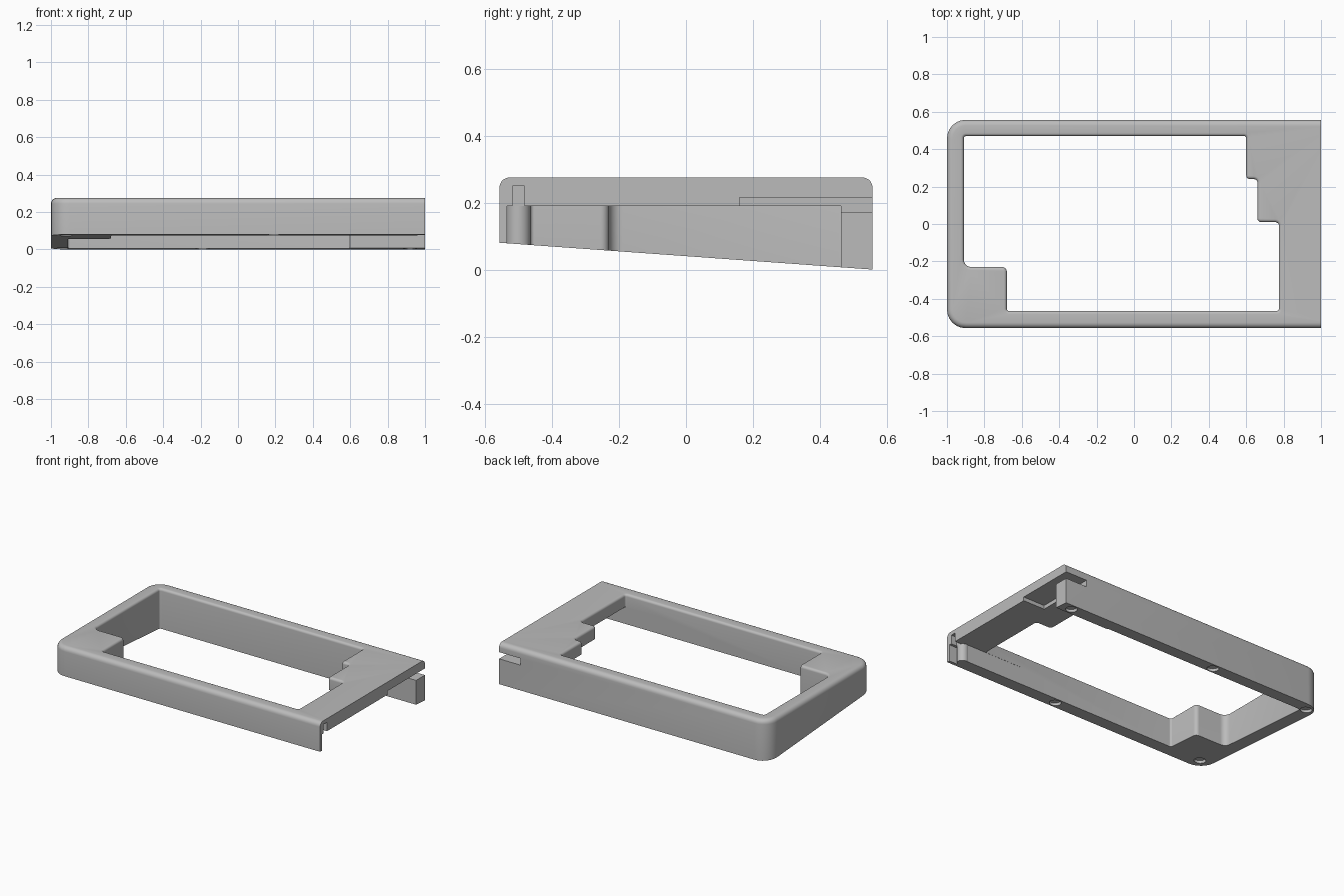
import bpy, bmesh, math
from mathutils import Vector

cube = bpy.data.objects.get("Cube")
if cube:
    bpy.data.objects.remove(cube, do_unlink=True)

TOP, PLATE = 0.275, 0.19

grey = bpy.data.materials.new("plain_grey")
grey.use_nodes = True
grey.diffuse_color = (0.5, 0.5, 0.5, 1)
grey.node_tree.nodes["Principled BSDF"].inputs["Base Color"].default_value = (0.5, 0.5, 0.5, 1)


def floor_z(y):
    # sloping underside
    return 0.08 - (y + 0.557) * 0.08 / 1.114


def rounded(corners, steps=6):
    # (x, y, radius) corners to a rounded outline
    out = []
    for i, (x, y, r) in enumerate(corners):
        p = Vector((x, y))
        a = (Vector(corners[i - 1][:2]) - p).normalized()
        b = (Vector(corners[(i + 1) % len(corners)][:2]) - p).normalized()
        if r == 0:
            out.append(p)
            continue
        c = p + (a + b) * r
        for k in range(steps + 1):
            t = k / steps * math.pi / 2
            out.append(c - b * r * math.cos(t) - a * r * math.sin(t))
    return out


def offset(loop, d):
    # mitred shift to the left of travel
    out = []
    for i, p in enumerate(loop):
        a = (p - loop[i - 1]).normalized()
        b = (loop[(i + 1) % len(loop)] - p).normalized()
        na, nb = Vector((-a.y, a.x)), Vector((-b.y, b.x))
        out.append(p + (na + nb) * d / (1 + na.dot(nb)))
    return out


def add_wall(bm, loop, r, steps=5):
    # vertical wall with a rounded top edge; returns bottom and top edges
    levels = [[bm.verts.new((p.x, p.y, floor_z(p.y))) for p in loop]]
    for k in range(steps + 1):
        t = k / steps * math.pi / 2
        z = TOP - r + r * math.sin(t)
        levels.append([bm.verts.new((p.x, p.y, z)) for p in offset(loop, r * (1 - math.cos(t)))])
    n = len(loop)
    for lo, hi in zip(levels, levels[1:]):
        for i in range(n):
            j = (i + 1) % n
            bm.faces.new((lo[i], lo[j], hi[j], hi[i]))
    return [[bm.edges.get((l[i], l[(i + 1) % n])) for i in range(n)] for l in (levels[0], levels[-1])]


def make_object(name, bm):
    mesh = bpy.data.meshes.new(name)
    bmesh.ops.recalc_face_normals(bm, faces=bm.faces[:])
    bm.to_mesh(mesh)
    bm.free()
    mesh.materials.append(grey)
    ob = bpy.data.objects.new(name, mesh)
    bpy.context.collection.objects.link(ob)
    return ob


def box(x0, x1, y0, y1, z0, z1):
    bm = bmesh.new()
    bmesh.ops.create_cube(bm, size=1)
    for v in bm.verts:
        v.co = ((x0 + x1) / 2 + v.co.x * (x1 - x0), (y0 + y1) / 2 + v.co.y * (y1 - y0),
                (z0 + z1) / 2 + v.co.z * (z1 - z0))
    return make_object("cutter", bm)


def cylinder(centre, r, depth, axis="Z"):
    bm = bmesh.new()
    bmesh.ops.create_cone(bm, cap_ends=True, segments=24, radius1=r, radius2=r, depth=depth)
    for v in bm.verts:
        x, y, z = v.co
        v.co = Vector((z, x, y) if axis == "X" else (x, y, z)) + Vector(centre)
    return make_object("cutter", bm)


def cut(target, cutter):
    mod = target.modifiers.new("cut", "BOOLEAN")
    mod.operation, mod.solver, mod.object = "DIFFERENCE", "EXACT", cutter
    bpy.context.view_layer.objects.active = target
    bpy.ops.object.modifier_apply(modifier=mod.name)
    bpy.data.objects.remove(cutter, do_unlink=True)


# frame: outer outline counter-clockwise, opening clockwise
outer = rounded([(-1, -0.557, 0.1), (1.1, -0.557, 0), (1.1, 0.557, 0), (-1, 0.557, 0.1)])
opening = rounded([(-0.91, 0.47, 0.012), (0.6, 0.47, 0.012), (0.6, 0.24, 0.02), (0.66, 0.24, 0.02),
                   (0.66, 0.01, 0.02), (0.775, 0.01, 0.02), (0.775, -0.465, 0.012),
                   (-0.68, -0.465, 0.012), (-0.68, -0.23, 0.025), (-0.91, -0.23, 0.04)])
bm = bmesh.new()
outer_low, outer_top = add_wall(bm, outer, 0.03)
inner_low, inner_top = add_wall(bm, opening, 0.016)
bmesh.ops.triangle_fill(bm, edges=outer_top + inner_top, use_beauty=True, normal=(0, 0, 1))
bmesh.ops.triangle_fill(bm, edges=outer_low + inner_low, use_beauty=True, normal=(0, 0, -1))
frame = make_object("case_frame", bm)

# open end: trim, hollow under the plate, front recess
cut(frame, box(1, 1.3, -1, 1, -1, 1))
cut(frame, box(0.5, 1.2, -0.466, 0.463, -0.2, PLATE))
cut(frame, box(0.92, 1.2, -0.535, -0.4, -0.2, PLATE))
cut(frame, box(0.96, 1.2, -0.518, -0.482, 0.15, 0.25))

# cable slot at the back and channel under the plate
cut(frame, box(0.84, 1.2, 0.44, 0.7, 0.17, 0.215))
cut(frame, box(0.84, 1.2, 0.16, 0.5, 0.18, 0.215))

# peg holes along the open end
for i in range(8):
    cut(frame, cylinder((1, -0.412 + i * 0.121, 0.245), 0.019, 0.12, "X"))
for z in (0.068, 0.12):
    cut(frame, cylinder((1, 0.513, z), 0.019, 0.12, "X"))

# foot recesses in the underside
for x, y in ((0.92, 0.51), (-0.19, 0.512), (-0.94, 0.49), (-0.92, -0.48), (0.19, -0.511)):
    cut(frame, cylinder((x, y, floor_z(y)), 0.036, 0.04))

# rounded front wall end
bm = bmesh.new()
bmesh.ops.create_cone(bm, cap_ends=True, segments=32, radius1=0.036, radius2=0.036, depth=1)
for v in bm.verts:
    x, y = v.co.x + 0.925, v.co.y - 0.5
    v.co = (x, y, PLATE if v.co.z > 0 else floor_z(y))
post = make_object("front_wall_post", bm)

for ob in (frame, post):
    bpy.ops.object.select_all(action="DESELECT")
    ob.select_set(True)
    bpy.context.view_layer.objects.active = ob
    bpy.ops.object.shade_smooth_by_angle(angle=math.radians(30))
